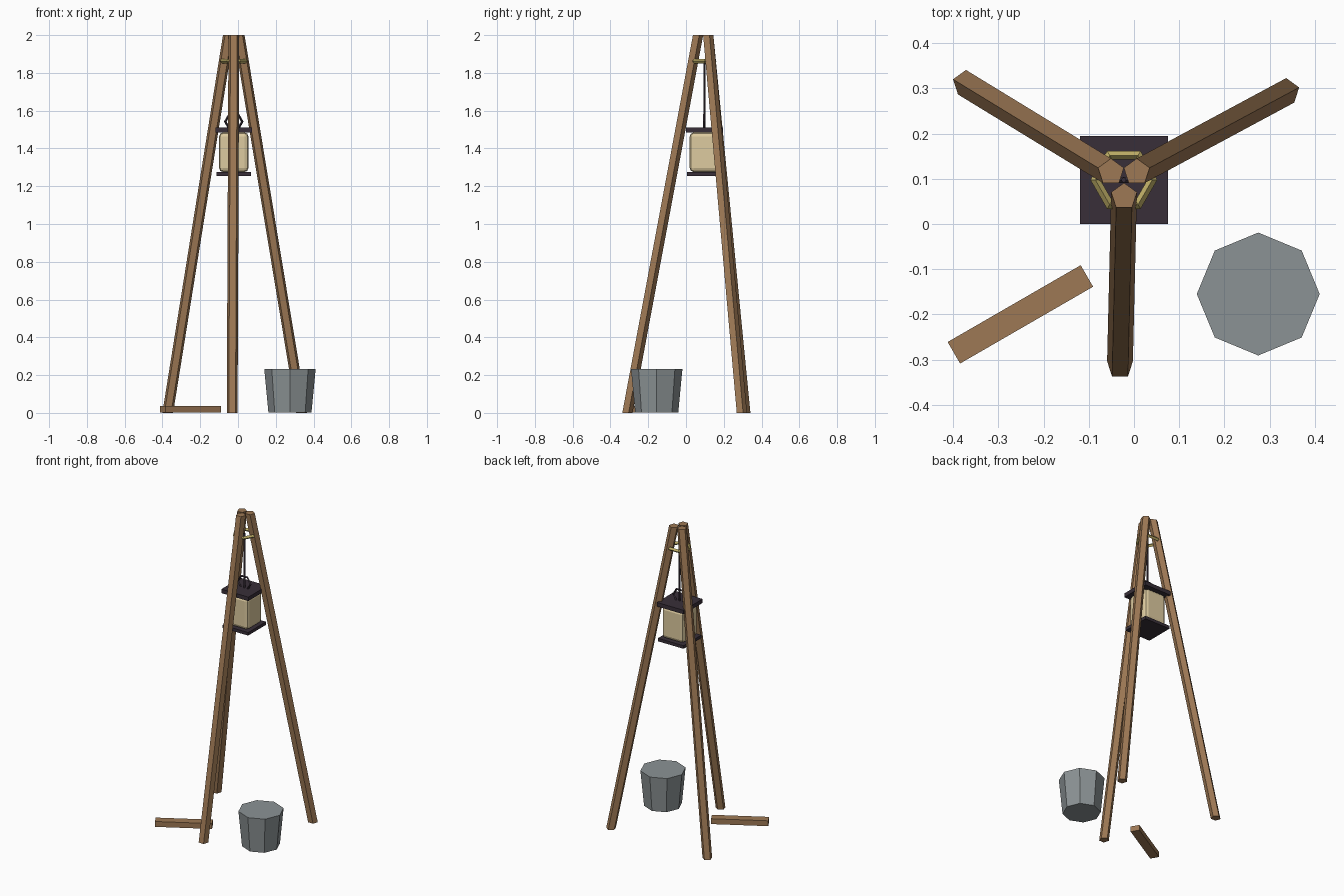
import bpy, bmesh, math
from mathutils import Vector, Matrix

cube = bpy.data.objects.get("Cube")
if cube:
    bpy.data.objects.remove(cube, do_unlink=True)


def material(name, rgb):
    m = bpy.data.materials.new(name)
    m.use_nodes = True
    color = (*rgb, 1.0)
    m.diffuse_color = color
    bsdf = next(n for n in m.node_tree.nodes if n.type == 'BSDF_PRINCIPLED')
    bsdf.inputs["Base Color"].default_value = color
    return m


wood = material("warm wood", (0.34, 0.19, 0.09))
metal = material("grey metal", (0.26, 0.29, 0.30))
glass = material("cream glass", (0.73, 0.60, 0.35))
iron = material("dark iron", (0.040, 0.028, 0.040))
rope = material("straw rope", (0.54, 0.44, 0.14))


def finish(name, bm, mat):
    bmesh.ops.recalc_face_normals(bm, faces=bm.faces)
    mesh = bpy.data.meshes.new(name)
    bm.to_mesh(mesh)
    bm.free()
    mesh.materials.append(mat)
    obj = bpy.data.objects.new(name, mesh)
    bpy.context.scene.collection.objects.link(obj)
    return obj


def prism(name, bottom, top, r_bottom, r_top, sides, mat, start=math.pi / 2):
    """Level-cut prism joining two regular polygons."""
    bm = bmesh.new()
    rings = []
    for center, radius in ((bottom, r_bottom), (top, r_top)):
        angles = [start + math.tau * i / sides for i in range(sides)]
        rings.append([bm.verts.new(Vector(center) + radius * Vector((math.cos(a), math.sin(a), 0)))
                      for a in angles])
    low, high = rings
    bm.faces.new(low)
    bm.faces.new(high)
    for i in range(sides):
        j = (i + 1) % sides
        bm.faces.new((low[i], low[j], high[j], high[i]))
    return finish(name, bm, mat)


def box(name, center, size, mat, turn=0.0, bevel=0.0):
    bm = bmesh.new()
    matrix = (Matrix.Translation(center) @ Matrix.Rotation(turn, 4, 'Z')
              @ Matrix.Diagonal((*size, 1)))
    bmesh.ops.create_cube(bm, size=1, matrix=matrix)
    if bevel:
        bmesh.ops.bevel(bm, geom=bm.edges[:], offset=bevel, segments=2,
                        profile=0.5, affect='EDGES')
    return finish(name, bm, mat)


def ring(name, center, major, minor, mat, upright=False):
    bpy.ops.mesh.primitive_torus_add(
        major_segments=6, minor_segments=4, major_radius=major, minor_radius=minor,
        location=center, rotation=(math.pi / 2 if upright else 0, 0, 0))
    obj = bpy.context.object
    obj.name = name
    obj.data.materials.append(mat)
    for poly in obj.data.polygons:
        poly.use_smooth = False
    return obj


# Tripod legs, five-sided
legs = {
    "front_leg": ((-0.031, -0.313), (-0.022, 0.061)),
    "back_left_leg": ((0.337, 0.293), (0.006, 0.115)),
    "back_right_leg": ((-0.372, 0.311), (-0.051, 0.115)),
}
for name, (foot, head) in legs.items():
    prism(name, (*foot, 0), (*head, 2), 0.030, 0.030, 5, wood)

# Rope lashing and hanging cord
cx, cy = -0.0225, 0.0975
ring("rope_lashing", (cx, cy, 1.862), 0.063, 0.011, rope)
prism("hanging_cord", (cx, cy, 1.51), (cx, cy, 1.865), 0.006, 0.006, 6, iron)

# Lantern
ring("lantern_handle", (cx, cy, 1.542), 0.045, 0.007, iron, upright=True)
box("lantern_roof", (cx, cy, 1.497), (0.195, 0.195, 0.026), iron)
box("lantern_glass", (cx, cy, 1.38), (0.156, 0.156, 0.21), glass, bevel=0.022)
box("lantern_base", (cx, cy, 1.265), (0.185, 0.185, 0.020), iron)

# Bucket and loose plank on the ground
prism("bucket", (0.275, -0.155, 0.002), (0.275, -0.155, 0.232), 0.114, 0.136, 8, metal)
box("plank", (-0.2515, -0.2, 0.0195), (0.340, 0.055, 0.035), wood, turn=math.radians(30))
